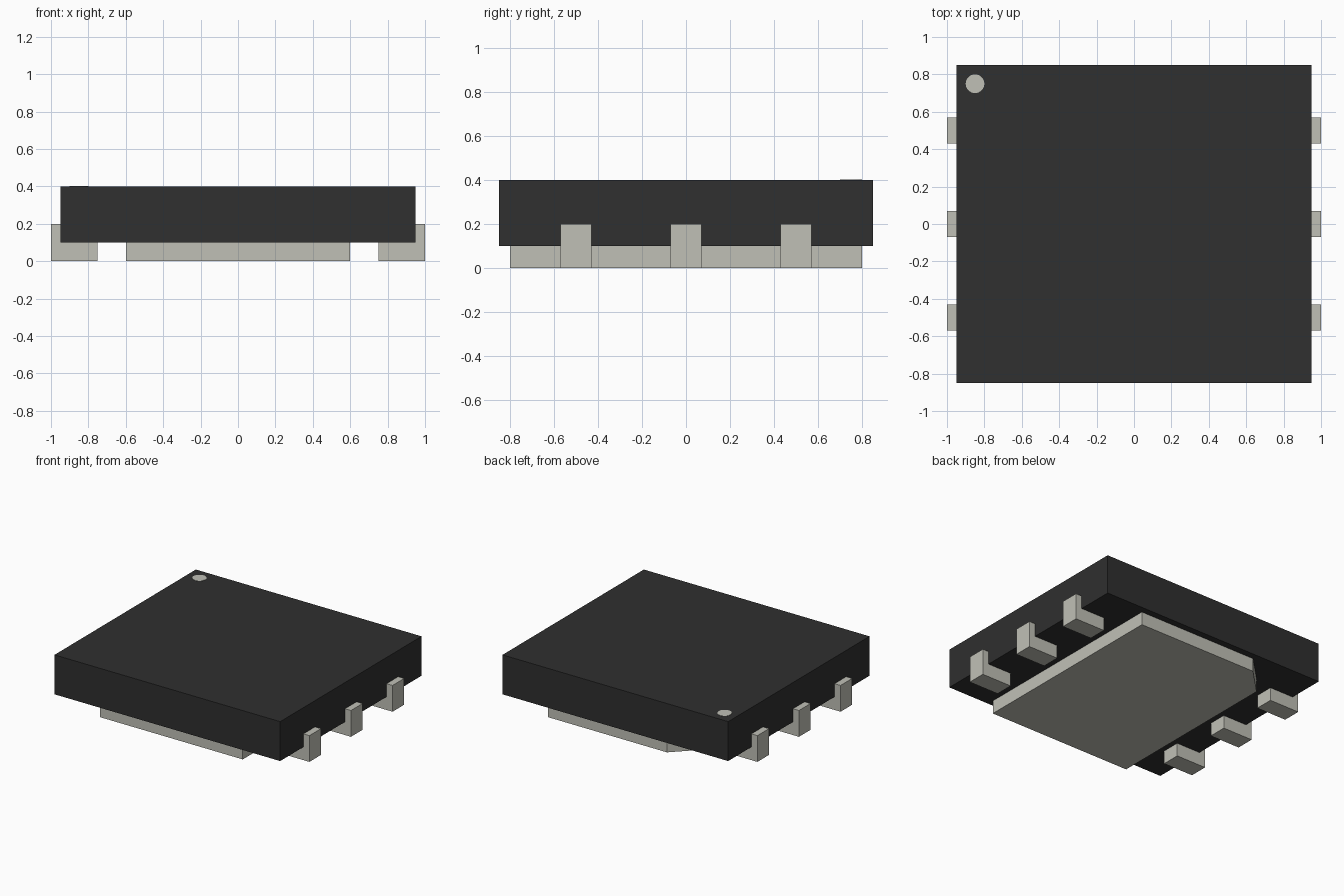
import bpy, bmesh

cube = bpy.data.objects.get("Cube")
if cube:
    bpy.data.objects.remove(cube, do_unlink=True)


def material(name, rgb):
    m = bpy.data.materials.new(name)
    m.use_nodes = True
    color = (*rgb, 1)
    m.diffuse_color = color
    m.node_tree.nodes["Principled BSDF"].inputs["Base Color"].default_value = color
    return m


black = material("black plastic", (0.029, 0.029, 0.029))
metal = material("light metal", (0.53, 0.53, 0.47))


def extrude(name, points, offset, mat):
    """Closed outline of 3D points, extruded along offset."""
    bm = bmesh.new()
    face = bm.faces.new([bm.verts.new(p) for p in points])
    result = bmesh.ops.extrude_face_region(bm, geom=[face], use_keep_orig=True)
    moved = [g for g in result["geom"] if isinstance(g, bmesh.types.BMVert)]
    bmesh.ops.translate(bm, verts=moved, vec=offset)
    bmesh.ops.recalc_face_normals(bm, faces=bm.faces)
    mesh = bpy.data.meshes.new(name)
    bm.to_mesh(mesh)
    bm.free()
    mesh.materials.append(mat)
    obj = bpy.data.objects.new(name, mesh)
    bpy.context.collection.objects.link(obj)
    return obj


# Package body
X, Y = 0.95, 0.85
extrude("body", [(-X, -Y, 0.1), (X, -Y, 0.1), (X, Y, 0.1), (-X, Y, 0.1)],
        (0, 0, 0.3), black)

# Thermal pad underneath, with one cut corner
PX, PY, CUT = 0.6, 0.8, 0.2
extrude("bottom_pad", [(-PX, -PY, 0), (PX, -PY, 0), (PX, PY, 0),
                       (CUT - PX, PY, 0), (-PX, PY - CUT, 0)],
        (0, 0, 0.1), metal)

# L-shaped leads, three on each side
profile = [(0.75, 0), (1, 0), (1, 0.2), (0.95, 0.2), (0.95, 0.1), (0.75, 0.1)]
WIDTH = 0.14
for side, sign in (("left", 1), ("right", -1)):
    for place, y in (("front", -0.5), ("middle", 0), ("back", 0.5)):
        extrude(f"{side}_{place}_lead",
                [(sign * x, y - WIDTH / 2, z) for x, z in profile],
                (0, WIDTH, 0), metal)

# Round corner marker on the top
bpy.ops.mesh.primitive_cylinder_add(vertices=32, radius=0.05, depth=0.004,
                                    location=(-0.85, 0.75, 0.4))
marker = bpy.context.object
marker.name = "corner_marker"
marker.data.materials.append(metal)
bpy.ops.object.shade_smooth_by_angle()
